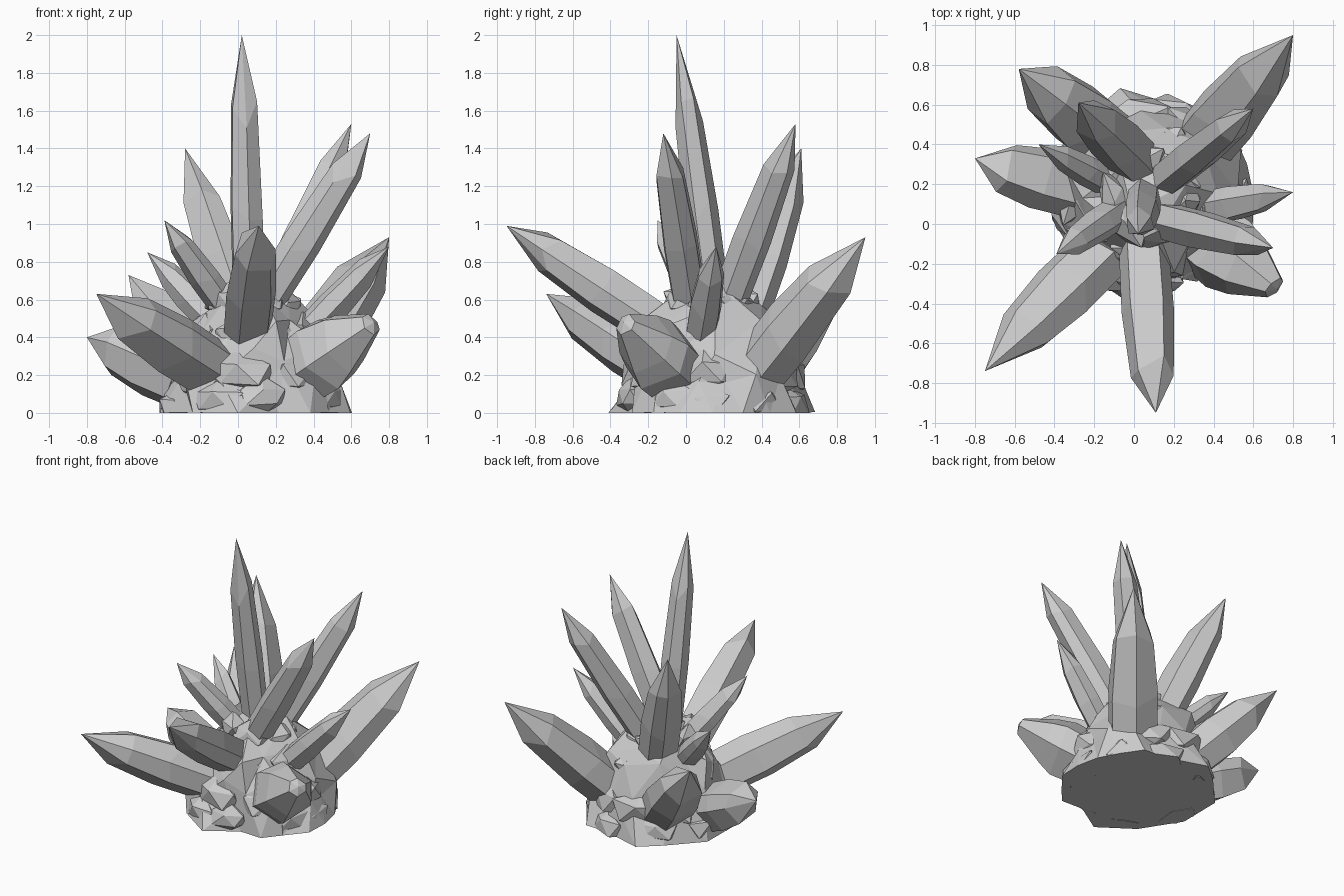
import bpy, bmesh, math, random
from mathutils import Matrix, Vector, noise

cube = bpy.data.objects.get("Cube")
if cube:
    bpy.data.objects.remove(cube, do_unlink=True)

random.seed(7)

# One plain grey for all of the mineral
GREY = (0.6, 0.6, 0.6, 1)
stone = bpy.data.materials.new("stone_grey")
stone.use_nodes = True
stone.diffuse_color = GREY
stone.node_tree.nodes["Principled BSDF"].inputs["Base Color"].default_value = GREY


def finish(bm, name):
    bmesh.ops.recalc_face_normals(bm, faces=bm.faces)
    mesh = bpy.data.meshes.new(name)
    bm.to_mesh(mesh)
    bm.free()
    mesh.materials.append(stone)
    obj = bpy.data.objects.new(name, mesh)
    bpy.context.collection.objects.link(obj)
    return obj


def cut_flat(bm):
    """Slice everything off below the ground and close the underside."""
    bmesh.ops.bisect_plane(bm, geom=bm.verts[:] + bm.edges[:] + bm.faces[:],
                           plane_co=(0, 0, 0), plane_no=(0, 0, 1), clear_inner=True)
    bmesh.ops.holes_fill(bm, edges=[e for e in bm.edges if e.is_boundary], sides=0)


def add_crystal(bm, base, tip, radius, shoulder=0.7, tip_radius=0.0, sides=6):
    """Irregular prism from base to a ragged shoulder, closed by a point or a blunt end."""
    base, tip = Vector(base), Vector(tip)
    axis = tip - base
    turn = axis.to_track_quat("Z", "Y")
    roll = random.uniform(0, math.tau)
    angles = [roll + (i + random.uniform(-0.15, 0.15)) * math.tau / sides for i in range(sides)]
    radii = [radius * random.uniform(0.93, 1.1) for _ in angles]
    # (position along the axis, relative width, raggedness)
    levels = [(-0.08, 0.98, 0), (shoulder * 0.45, 1.03, 0.05), (shoulder, 0.84, 0.06)]
    if tip_radius:
        levels.append((0.95, tip_radius / radius, 0.03))
    rings = []
    for along, width, ragged in levels:
        ring = []
        for a, r in zip(angles, radii):
            t = along + random.uniform(-ragged, ragged)
            p = base + axis * t + turn @ Vector((math.cos(a), math.sin(a), 0)) * r * width
            p.z = max(p.z, 0.01)
            ring.append(bm.verts.new(p))
        rings.append(ring)
    bm.faces.new(rings[0][::-1])
    for low, high in zip(rings, rings[1:]):
        for i in range(sides):
            j = (i + 1) % sides
            bm.faces.new((low[i], low[j], high[j], high[i]))
    point = bm.verts.new(tip)
    for i in range(sides):
        bm.faces.new((rings[-1][i], rings[-1][(i + 1) % sides], point))


def add_chunk(bm, centre, size, angle):
    """Angular slab half sunk in the rock, longest around the rock's girth."""
    stretch = Matrix.Rotation(angle, 4, "Z") @ Matrix.Diagonal((0.8, 1.45, 0.85, 1))
    made = bmesh.ops.create_icosphere(bm, subdivisions=1, radius=size)
    for v in made["verts"]:
        v.co = Vector(centre) + stretch @ v.co * random.uniform(0.75, 1.2)


# Rough faceted rock with a flat underside, pinched in above the foot
CENTRE = Vector((0.08, 0.14, 0))
bm = bmesh.new()
bmesh.ops.create_icosphere(bm, subdivisions=3, radius=1)
for v in bm.verts:
    n = v.co.normalized()
    bump = 1 + 0.1 * noise.noise(n * 2.3) + 0.2 * noise.noise(n * 5.1 + Vector((3, 1, 7)))
    pinch = 1 - 0.45 * max(n.z, 0) * (1 - n.z)
    v.co = CENTRE + Vector((n.x * 0.52 * pinch, n.y * 0.53 * pinch, n.z * 0.66)) * bump
cut_flat(bm)
rock = finish(bm, "rock_base")
thin = rock.modifiers.new("coarse_facets", "DECIMATE")
thin.ratio = 0.45

# Rings of angular slabs: count, height, distance from the middle, size
bm = bmesh.new()
for count, height, spread, size in ((6, 0.58, 0.18, 0.11), (7, 0.43, 0.27, 0.13),
                                    (8, 0.2, 0.38, 0.14), (9, 0.06, 0.43, 0.12)):
    for i in range(count):
        a = (i + random.uniform(-0.3, 0.3)) * math.tau / count
        out = Vector((math.cos(a), math.sin(a), 0)) * spread
        lift = Vector((0, 0, height + random.uniform(-0.04, 0.04)))
        add_chunk(bm, CENTRE + out + lift, size, a)
cut_flat(bm)
finish(bm, "rock_slabs")

# Crystals: name, base, tip, radius, shoulder
CRYSTALS = [
    ("main_spire", (0.05, 0.14, 0.6), (0.02, -0.05, 2.0), 0.092, 0.71),
    ("left_front_spire", (0.15, 0.02, 0.6), (0.7, -0.12, 1.48), 0.095, 0.75),
    ("left_back_spire", (0.18, 0.24, 0.62), (0.6, 0.58, 1.53), 0.095, 0.74),
    ("back_spire", (0.02, 0.31, 0.5), (-0.28, 0.61, 1.4), 0.125, 0.72),
    ("right_spire", (-0.08, 0.06, 0.58), (-0.39, -0.15, 1.02), 0.08, 0.7),
    ("right_small_crystal", (-0.15, 0.22, 0.5), (-0.48, 0.4, 0.85), 0.075, 0.65),
    ("right_front_crystal", (-0.16, -0.16, 0.25), (-0.75, -0.74, 0.63), 0.16, 0.66),
    ("front_crystal", (0.06, -0.17, 0.48), (0.11, -0.95, 0.99), 0.13, 0.73),
    ("left_back_crystal", (0.32, 0.37, 0.2), (0.8, 0.95, 0.93), 0.168, 0.67),
    ("left_small_crystal", (0.36, 0.08, 0.42), (0.8, 0.16, 0.88), 0.085, 0.7),
    ("right_back_crystal", (-0.13, 0.43, 0.2), (-0.58, 0.78, 0.73), 0.165, 0.64),
    ("right_side_crystal", (-0.35, 0.2, 0.19), (-0.8, 0.33, 0.4), 0.155, 0.66),
]
for name, base, tip, radius, shoulder in CRYSTALS:
    bm = bmesh.new()
    add_crystal(bm, base, tip, radius, shoulder)
    finish(bm, name)

# Stubby blunt crystal low on the left front
bm = bmesh.new()
add_crystal(bm, (0.4, -0.09, 0.26), (0.72, -0.33, 0.48), 0.195, 0.5, 0.06)
finish(bm, "blunt_crystal")
